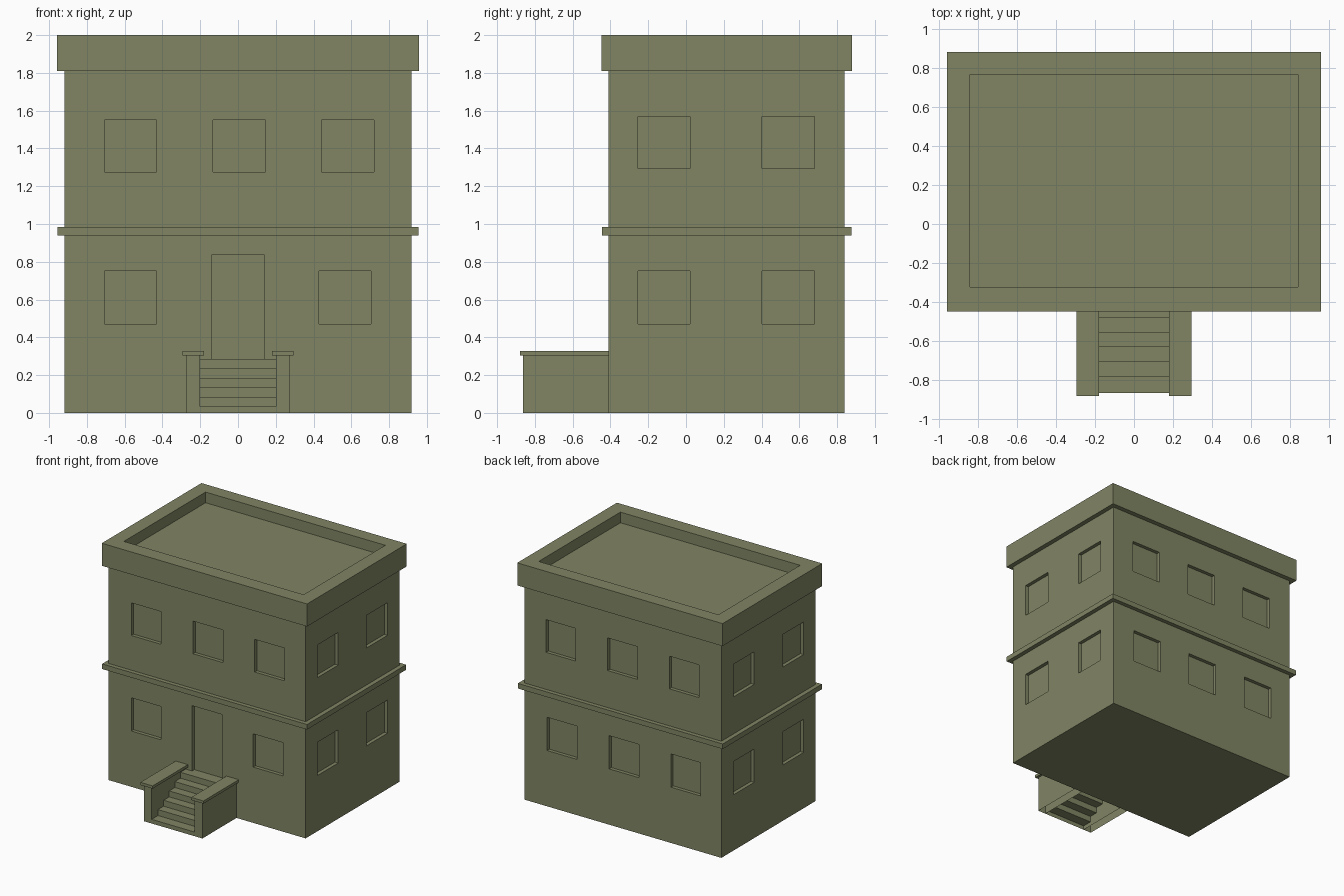
import bpy, bmesh

if "Cube" in bpy.data.objects:
    bpy.data.objects.remove(bpy.data.objects["Cube"])

olive = bpy.data.materials.new("olive")
olive.diffuse_color = (0.22, 0.235, 0.127, 1)
olive.use_nodes = True
olive.node_tree.nodes["Principled BSDF"].inputs["Base Color"].default_value = olive.diffuse_color


def make(name, bm):
    me = bpy.data.meshes.new(name)
    bm.to_mesh(me)
    bm.free()
    me.materials.append(olive)
    ob = bpy.data.objects.new(name, me)
    bpy.context.collection.objects.link(ob)
    return ob


def add_box(bm, x, y, z, open_bottom=False):
    verts = bmesh.ops.create_cube(bm, size=1)["verts"]
    for v in verts:
        v.co = [r[0] if c < 0 else r[1] for r, c in zip((x, y, z), v.co)]
    if open_bottom:
        low = [f for f in bm.faces if f.normal.z < -0.5 and all(v in verts for v in f.verts)]
        bmesh.ops.delete(bm, geom=low, context='FACES_ONLY')


def box(name, x, y, z, open_bottom=False):
    bm = bmesh.new()
    add_box(bm, x, y, z, open_bottom)
    return make(name, bm)


def carve(ob, boxes):
    bm = bmesh.new()
    for b in boxes:
        add_box(bm, *b)
    cutter = make(ob.name + "_cutter", bm)
    cutter.hide_render = True
    mod = ob.modifiers.new("openings", 'BOOLEAN')
    mod.operation = 'DIFFERENCE'
    mod.solver = 'EXACT'
    mod.object = cutter
    bpy.context.view_layer.objects.active = ob
    bpy.ops.object.modifier_apply(modifier=mod.name)
    bpy.data.objects.remove(cutter)


# Main block with recessed windows and door
X, Y0, Y1, D, W = 0.918, -0.41, 0.84, 0.03, 0.277
walls = box("walls", (-X, X), (Y0, Y1), (0, 1.81))
front, back = (Y0 - 0.1, Y0 + D), (Y1 - D, Y1 + 0.1)
low, high_front, high = (0.47, 0.75), (1.275, 1.55), (1.295, 1.57)
cuts = [((-0.14, 0.14), front, (0.285, 0.835))]
for y, z, xs in (
    (front, low, (-0.708, 0.428)),
    (front, high_front, (-0.708, -0.132, 0.443)),
    (back, low, (-0.725, -0.148, 0.43)),
    (back, high, (-0.71, -0.135, 0.44)),
):
    cuts += [((x, x + W), y, z) for x in xs]
for x in ((X - D, X + 0.1), (-X - 0.1, -X + D)):
    cuts += [(x, (y, y + W), z) for y in (-0.255, 0.403) for z in (low, high)]
carve(walls, cuts)

# Band between the floors
box("floor_band", (-0.955, 0.955), (-0.445, 0.875), (0.94, 0.983))

# Parapet with sunken roof
parapet = box("parapet", (-0.957, 0.957), (-0.447, 0.88), (1.81, 2.0))
carve(parapet, [((-0.838, 0.838), (-0.323, 0.765), (1.91, 2.2))])

# Stair side walls and caps
for side, s in (("right", 1), ("left", -1)):
    box(side + "_stair_wall", sorted((s * 0.2, s * 0.273)), (-0.864, Y0), (0, 0.305), True)
    box(side + "_stair_cap", sorted((s * 0.18, s * 0.294)), (-0.88, Y0), (0.305, 0.328))

# Steps: open zigzag strip, hollow underneath
profile = [(-0.864, 0)]
for i in range(6):
    y = -0.864 if i == 0 else -0.78 + 0.075 * (i - 1)
    y_next = Y0 if i == 5 else -0.78 + 0.075 * i
    z = 0.035 + 0.05 * i
    profile += [(y, z), (y_next, z)]
bm = bmesh.new()
rows = [[bm.verts.new((x, y, z)) for x in (-0.2, 0.2)] for y, z in profile]
for a, b in zip(rows, rows[1:]):
    bm.faces.new((a[0], a[1], b[1], b[0]))
make("steps", bm)
